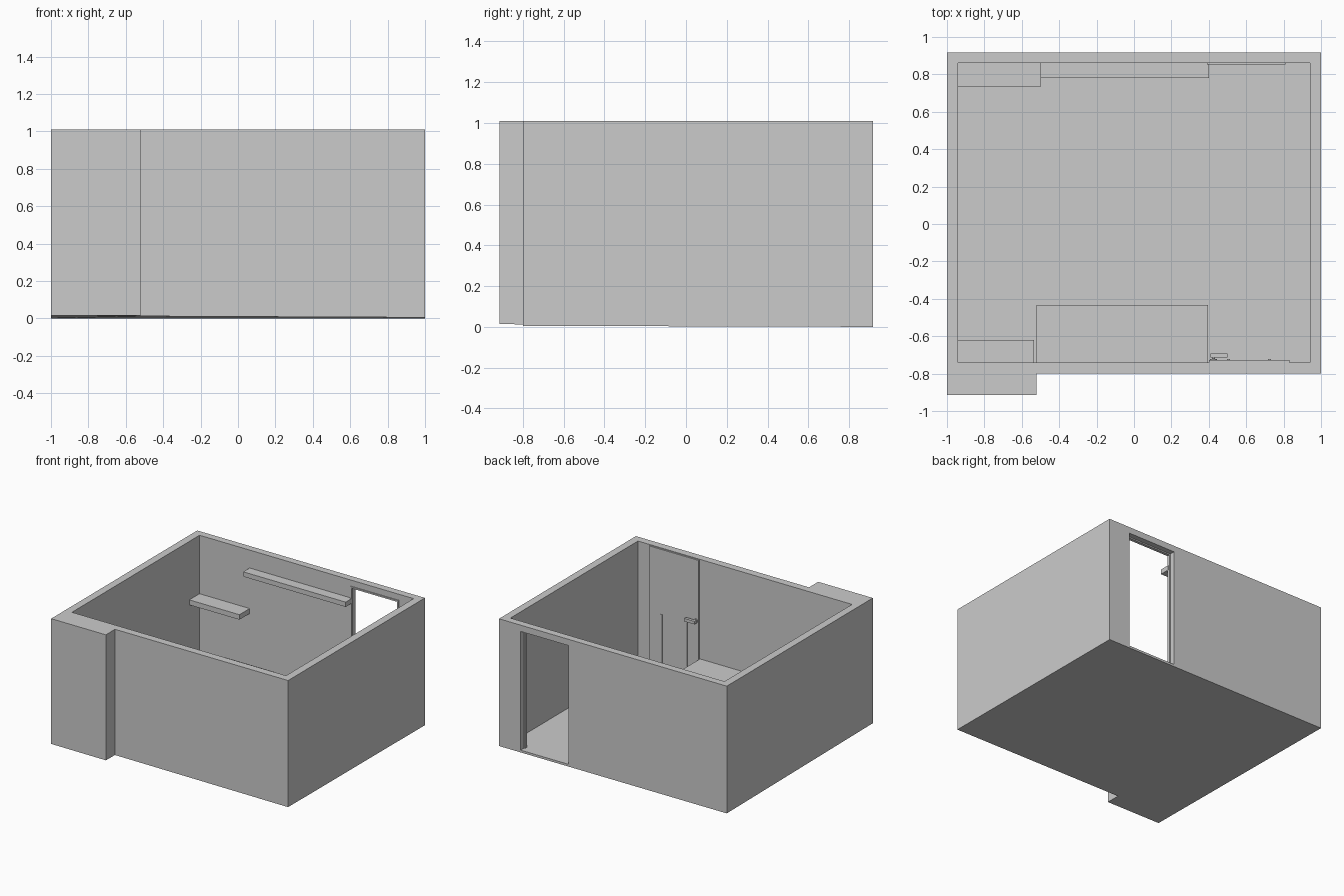
import bpy, bmesh
from mathutils import Vector

if "Cube" in bpy.data.objects:
    bpy.data.objects.remove(bpy.data.objects["Cube"])

TOP = 1.01
FLOOR = 0.018


def mesh_object(name, bm):
    bmesh.ops.recalc_face_normals(bm, faces=bm.faces[:])
    me = bpy.data.meshes.new(name)
    bm.to_mesh(me)
    bm.free()
    ob = bpy.data.objects.new(name, me)
    bpy.context.collection.objects.link(ob)
    return ob


def box(name, x0, x1, y0, y1, z0, z1):
    bm = bmesh.new()
    bmesh.ops.create_cube(bm, size=1)
    for v in bm.verts:
        v.co = Vector((x0 if v.co.x < 0 else x1,
                       y0 if v.co.y < 0 else y1,
                       z0 if v.co.z < 0 else z1))
    return mesh_object(name, bm)


def rod(name, a, b, radius, sides=10):
    a, b = Vector(a), Vector(b)
    bm = bmesh.new()
    bmesh.ops.create_cone(bm, cap_ends=True, segments=sides, radius1=radius,
                          radius2=radius, depth=(b - a).length)
    turn = (b - a).to_track_quat('Z', 'Y')
    for v in bm.verts:
        v.co = turn @ v.co + (a + b) / 2
    return mesh_object(name, bm)


def cut(target, cutter):
    mod = target.modifiers.new("cut", 'BOOLEAN')
    mod.operation = 'DIFFERENCE'
    mod.solver = 'EXACT'
    mod.object = cutter
    cutter.hide_render = True
    cutter.hide_set(True)


# room shell: L-shaped footprint with a slightly uneven underside
outline = [(-1, -0.915, 0.016), (-0.52, -0.915, 0.014), (-0.52, -0.80, 0.012),
           (1, -0.80, 0.005), (1, 0.917, 0), (-1, 0.917, 0)]
bm = bmesh.new()
low = [bm.verts.new(p) for p in outline]
high = [bm.verts.new((x, y, TOP)) for x, y, z in outline]
n = len(outline)
for i in range(n):
    j = (i + 1) % n
    bm.faces.new((low[i], low[j], high[j], high[i]))
bm.faces.new(high)
bottom = bm.faces.new(low[::-1])
bmesh.ops.triangulate(bm, faces=[bottom])
shell = mesh_object("room_shell", bm)

# open interior and back doorway
cut(shell, box("interior_cutter", -0.94, 0.94, -0.74, 0.86, FLOOR, 1.3))
cut(shell, box("doorway_cutter", 0.39, 0.81, 0.80, 1.0, FLOOR, 0.96))

# thin lining of the back doorway
for side, x in (("left", 0.389), ("right", 0.801)):
    box("doorway_jamb_" + side, x, x + 0.01, 0.852, 0.875, FLOOR, 0.96)
box("doorway_head", 0.389, 0.811, 0.852, 0.875, 0.95, 0.962)

# wall shelves along the back
box("long_shelf", -0.50, 0.40, 0.78, 0.862, 0.83, 0.868)
box("short_shelf", -0.942, -0.50, 0.732, 0.862, 0.506, 0.546)

# bed and low cabinet along the front wall
box("bed", -0.522, 0.395, -0.742, -0.432, FLOOR - 0.004, 0.22)
box("bedside_cabinet", -0.942, -0.535, -0.742, -0.62, FLOOR - 0.004, 0.28)

# closed door leaf on the front wall
box("door_leaf", 0.40, 0.832, -0.745, -0.728, FLOOR - 0.004, 1.005)

# moulding strips of the lower door panel
for side, x in (("left", 0.505), ("right", 0.725)):
    box("door_moulding_" + side, x - 0.008, x + 0.008, -0.73, -0.723, 0.10, 0.49)

# lever handle with rose
rod("handle_rose", (0.425, -0.73, 0.52), (0.425, -0.722, 0.52), 0.018, 12)
rod("handle_neck", (0.425, -0.73, 0.52), (0.425, -0.70, 0.52), 0.008)
box("handle_lever", 0.41, 0.50, -0.715, -0.692, 0.508, 0.532)
